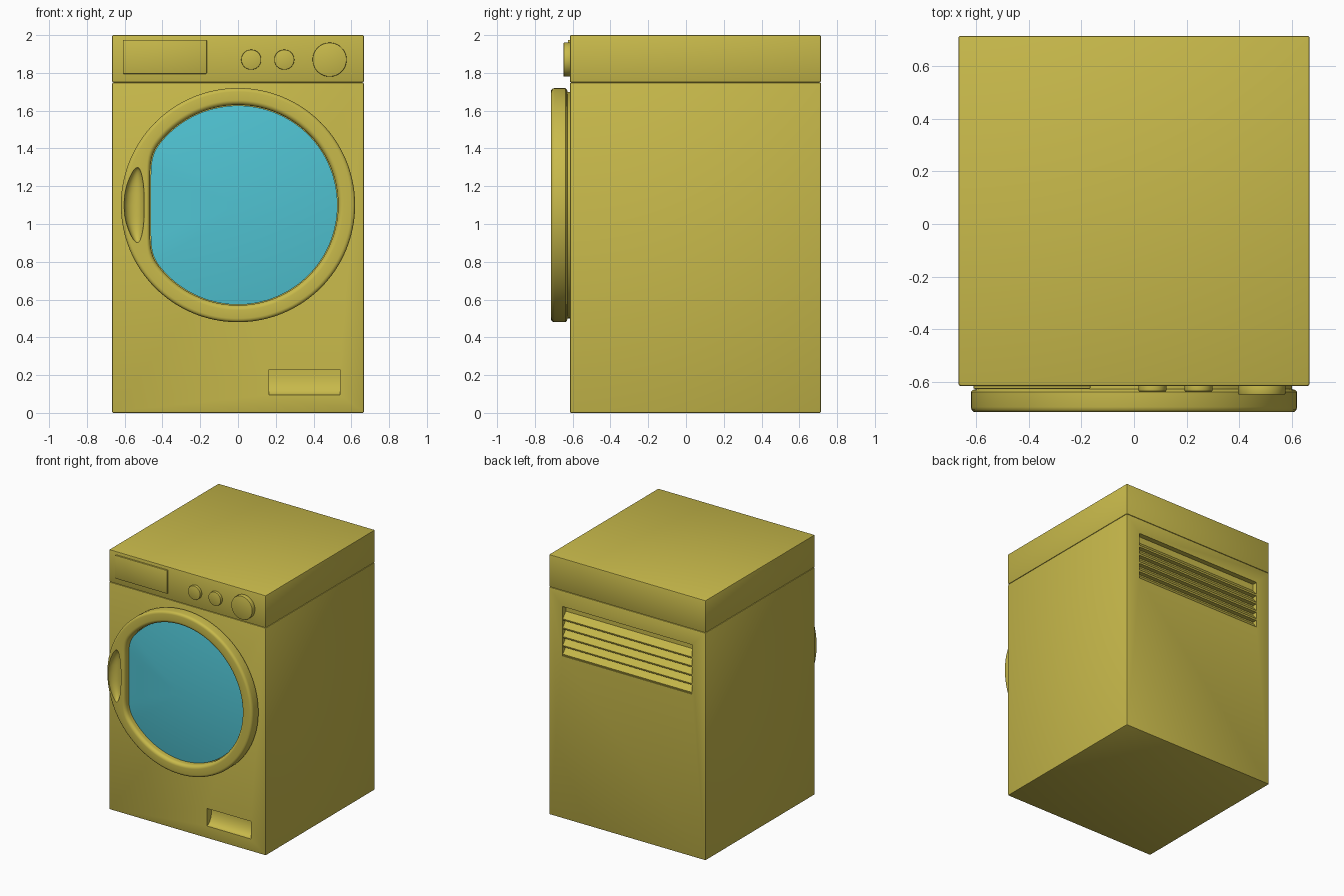
import bpy, bmesh, math
from mathutils import Matrix

cube = bpy.data.objects.get("Cube")
if cube:
    bpy.data.objects.remove(cube, do_unlink=True)


def material(name, colour):
    m = bpy.data.materials.new(name)
    m.use_nodes = True
    m.diffuse_color = colour
    m.node_tree.nodes["Principled BSDF"].inputs["Base Color"].default_value = colour
    return m


YELLOW = material("mustard yellow", (0.58, 0.49, 0.07, 1))
BLUE = material("aqua glass", (0.08, 0.55, 0.65, 1))
FRONT, BACK, DOOR_Z = -0.615, 0.715, 1.1


def finish(name, bm, mat=YELLOW, bevel=0, segments=2):
    bmesh.ops.recalc_face_normals(bm, faces=bm.faces)
    mesh = bpy.data.meshes.new(name)
    bm.to_mesh(mesh)
    bm.free()
    ob = bpy.data.objects.new(name, mesh)
    bpy.context.collection.objects.link(ob)
    mesh.materials.append(mat)
    if bevel:
        mod = ob.modifiers.new("Bevel", "BEVEL")
        mod.width, mod.segments, mod.limit_method = bevel, segments, "ANGLE"
        apply(ob, mod)
    smooth(ob)
    return ob


def select(ob):
    bpy.ops.object.select_all(action="DESELECT")
    bpy.context.view_layer.objects.active = ob
    ob.select_set(True)


def apply(ob, mod):
    select(ob)
    bpy.ops.object.modifier_apply(modifier=mod.name)


def smooth(ob):
    select(ob)
    bpy.ops.object.shade_smooth_by_angle(angle=math.radians(35))


def cut(ob, cutter):
    mod = ob.modifiers.new("Cut", "BOOLEAN")
    mod.operation, mod.solver, mod.object = "DIFFERENCE", "EXACT", cutter
    apply(ob, mod)
    bpy.data.objects.remove(cutter, do_unlink=True)
    smooth(ob)


def box(name, x0, x1, y0, y1, z0, z1, bevel=0, segments=2):
    bm = bmesh.new()
    bmesh.ops.create_cube(bm, size=1)
    bmesh.ops.scale(bm, vec=(x1 - x0, y1 - y0, z1 - z0), verts=bm.verts)
    bmesh.ops.translate(bm, vec=((x0 + x1) / 2, (y0 + y1) / 2, (z0 + z1) / 2), verts=bm.verts)
    return finish(name, bm, bevel=bevel, segments=segments)


def prism(name, profile, x0, x1):
    """Extrude a (y, z) profile along x."""
    bm = bmesh.new()
    face = bm.faces.new([bm.verts.new((x0, y, z)) for y, z in profile])
    ext = bmesh.ops.extrude_face_region(bm, geom=[face])["geom"]
    bmesh.ops.translate(bm, vec=(x1 - x0, 0, 0), verts=[v for v in ext if isinstance(v, bmesh.types.BMVert)])
    return finish(name, bm)


def outline(radius, flat, count=128):
    """Circle with its right side softly flattened at x = -flat."""
    pts = []
    for i in range(count):
        t = math.tau * i / count
        x, z = radius * math.cos(t), radius * math.sin(t)
        h = max(0.04 - abs(x + flat), 0) / 0.04
        pts.append((max(x, -flat) + h * h * 0.01, z))
    return pts


def loft(name, rows, mat=YELLOW):
    """Join rows of (outline points, y); the end rows are capped."""
    bm = bmesh.new()
    loops = [[bm.verts.new((x, y, DOOR_Z + z)) for x, z in pts] for pts, y in rows]
    for a, b in zip(loops, loops[1:]):
        for i in range(len(a)):
            j = (i + 1) % len(a)
            bm.faces.new((a[i], a[j], b[j], b[i]))
    bm.faces.new(loops[0])
    bm.faces.new(loops[-1])
    return finish(name, bm, mat)


# Cabinet: lower body and upper panel meeting at a fine seam
body = box("cabinet_body", -0.667, 0.667, FRONT, BACK, 0, 1.75, 0.008)
box("top_panel", -0.667, 0.667, FRONT, BACK, 1.75, 2, 0.008)

# Scooped pocket low on the front
scoop = [(-0.65, 0.23), (-0.555, 0.23)]
scoop += [(FRONT + 0.06 * math.cos(a), 0.205 - 0.11 * math.sin(a))
          for a in [math.pi / 2 * i / 10 for i in range(11)]]
cut(body, prism("scoop_cutter", scoop + [(-0.65, 0.095)], 0.165, 0.54))

# Louvred vent on the back
cut(body, box("vent_cutter", -0.55, 0.55, BACK - 0.04, BACK + 0.1, 1.25, 1.63))
for i in range(5):
    z = 1.25 + i * 0.068
    slat = [(BACK - 0.041, z), (BACK - 0.006, z), (BACK - 0.003, z + 0.012), (BACK - 0.041, z + 0.058)]
    prism(f"vent_slat_{i + 1}", slat, -0.55, 0.55)

# Door ring: stepped back, rounded rim, rolled inner lip
rows = [(outline(r, 1), y) for r, y in
        ((0.60, FRONT + 0.005), (0.60, -0.627), (0.612, -0.63), (0.62, -0.638),
         (0.62, -0.695), (0.617, -0.706), (0.61, -0.713), (0.60, -0.715))]
for i in range(9):
    a = math.pi / 2 * i / 8
    rows.append((outline(0.556 - 0.026 * math.sin(a), 0.483 - 0.018 * math.sin(a)),
                 -0.689 - 0.026 * math.cos(a)))
rows.append((outline(0.53, 0.465), -0.655))
door = loft("door_ring", rows)

# Grip recess in the ring, following the rim on its outer side
bm = bmesh.new()
bmesh.ops.create_uvsphere(bm, u_segments=48, v_segments=24, radius=1)
for v in bm.verts:
    x, y, z = v.co
    taper = 0.5 * abs(x) ** 3
    z = math.copysign(abs(z) ** 0.6, z)
    v.co = (-0.55 + 0.054 * x + 0.035 * z * z * (0.5 - 0.5 * x), -0.72 + 0.05 * y, DOOR_Z + 0.2 * z * (1 - 0.2 * taper))
cut(door, finish("grip_cutter", bm))

# Bulging window
loft("door_glass", [([(x * s, z * s) for x, z in outline(0.527, 0.462)], -0.668 - 0.035 * (1 - s * s))
                    for s in [1 - i / 16 for i in range(16)]], BLUE)

# Detergent drawer
box("detergent_drawer", -0.61, -0.165, -0.626, FRONT + 0.01, 1.795, 1.975, 0.005)

# Control knobs
for name, x, r, y in (("left_button", 0.07, 0.053, -0.636),
                      ("middle_button", 0.245, 0.053, -0.636),
                      ("program_dial", 0.485, 0.09, -0.648)):
    depth = FRONT + 0.01 - y
    bm = bmesh.new()
    bmesh.ops.create_cone(bm, cap_ends=True, segments=64, radius1=r, radius2=r, depth=depth,
                          matrix=Matrix.Translation((x, y + depth / 2, 1.87)) @ Matrix.Rotation(math.pi / 2, 4, "X"))
    finish(name, bm, bevel=0.004)
